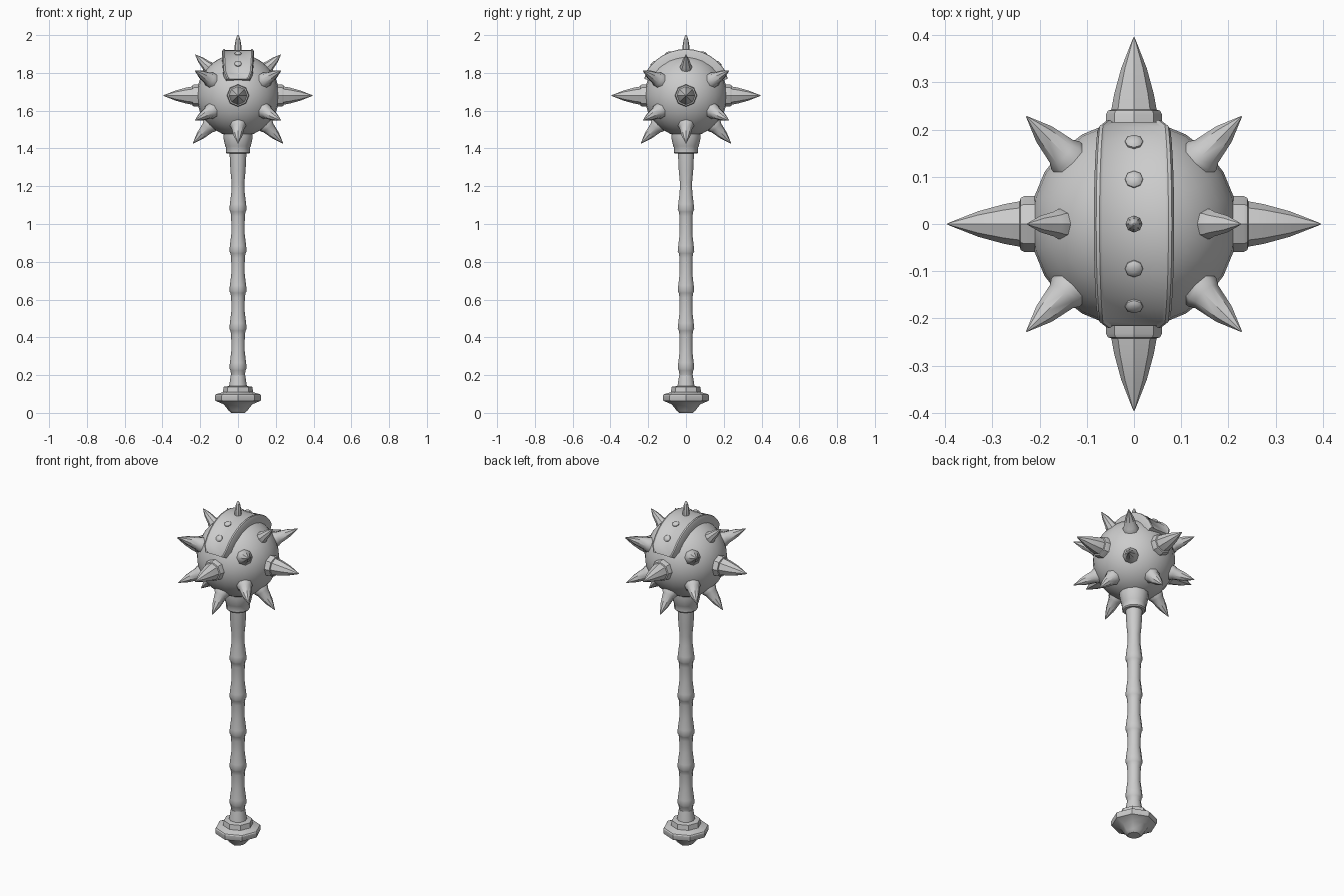
import bpy, bmesh
from math import sin, cos, pi, radians
from mathutils import Vector, Matrix

if "Cube" in bpy.data.objects:
    bpy.data.objects.remove(bpy.data.objects["Cube"])

CENTRE = Vector((0, 0, 1.68))


def finish(name, bm, angle=40):
    bmesh.ops.recalc_face_normals(bm, faces=bm.faces)
    me = bpy.data.meshes.new(name)
    bm.to_mesh(me)
    bm.free()
    ob = bpy.data.objects.new(name, me)
    bpy.context.collection.objects.link(ob)
    bpy.ops.object.select_all(action='DESELECT')
    ob.select_set(True)
    bpy.context.view_layer.objects.active = ob
    bpy.ops.object.shade_smooth_by_angle(angle=radians(angle))
    return ob


def skin(bm, rings):
    # join successive closed loops and cap both ends
    n = len(rings[0])
    for a, b in zip(rings, rings[1:]):
        for i in range(n):
            j = (i + 1) % n
            bm.faces.new((a[i], a[j], b[j], b[i]))
    bm.faces.new(rings[0])
    bm.faces.new(rings[-1])


def lathe(name, profile, sides=8, direction=None, angle=40):
    # revolve (radius, height) points; optionally aim outward from the ball
    m = Matrix.Identity(4)
    if direction is not None:
        q = Vector(direction).to_track_quat('Z', 'Y')
        m = Matrix.Translation(CENTRE) @ q.to_matrix().to_4x4()
    bm = bmesh.new()
    rings = [[bm.verts.new(m @ Vector((r * cos(2 * pi * i / sides), r * sin(2 * pi * i / sides), h)))
              for i in range(sides)] for r, h in profile]
    skin(bm, rings)
    return finish(name, bm, angle)


# Spiked ball
bm = bmesh.new()
bmesh.ops.create_uvsphere(bm, u_segments=24, v_segments=16, radius=0.219,
                          matrix=Matrix.Translation(CENTRE))
finish("ball", bm)

# Handle with repeated swellings
shaft = [(0.050, 0.12), (0.046, 0.15), (0.038, 0.20)]
for z in (0.25, 0.46, 0.66, 0.87, 1.09):
    shaft += [(0.036, z - 0.05), (0.040, z - 0.025), (0.046, z - 0.015),
              (0.043, z + 0.015), (0.035, z + 0.08)]
shaft += [(0.034, 1.22), (0.040, 1.28), (0.045, 1.38)]
lathe("handle", shaft, 10)

# Socket under the ball
lathe("socket", [(0.058, 1.372), (0.064, 1.378), (0.064, 1.405), (0.068, 1.412),
                 (0.078, 1.46), (0.078, 1.49)], 12)

# Pommel
lathe("pommel", [(0.035, 0.0), (0.050, 0.012), (0.075, 0.045), (0.119, 0.064), (0.122, 0.07),
                 (0.122, 0.092), (0.118, 0.098), (0.080, 0.110), (0.076, 0.138), (0.05, 0.142)], 8, angle=30)

# Large horizontal spikes with collars
for i in range(4):
    d = (cos(i * pi / 2), sin(i * pi / 2), 0)
    lathe(f"large_spike_{i}", [(0.059, 0.18), (0.059, 0.232), (0.055, 0.240), (0.048, 0.242),
                               (0.042, 0.275), (0.027, 0.33), (0.0015, 0.395)], 8, d)


# Medium spikes: two diagonal rows and a lower row on the axes
def medium(name, d, base, tip):
    lathe(name, [(base, 0.18), (base, 0.222), (base * 0.82, 0.235),
                 (base * 0.55, 0.235 + (tip - 0.235) * 0.5), (0.0012, tip)], 8, d)


for i in range(4):
    a = pi / 4 + i * pi / 2
    for s, row in ((1, "upper"), (-1, "lower")):
        medium(f"{row}_diagonal_spike_{i}", (0.322 * cos(a), 0.322 * sin(a), 0.132 * s), 0.042, 0.348)
    b = i * pi / 2
    medium(f"lower_spike_{i}", (0.238 * cos(b), 0.238 * sin(b), -0.253), 0.042, 0.348)
for s in (-1, 1):
    medium(f"upper_spike_{s}", (0.226 * s, 0, 0.216), 0.032, 0.313)

# Strap bent over the top, with raised edges and tapered ends
bm = bmesh.new()
rings = []
end = radians(68)
N = 14
for k in range(N + 1):
    t = -1 + 2 * k / N
    w = 0.085 - 0.010 * t * t - (0.012 if k in (0, N) else 0)
    drop = 0.008 if k in (0, N) else 0
    half = [(w, 0.190), (w, 0.232), (w - 0.005, 0.244), (w - 0.012, 0.246), (w - 0.018, 0.241)]
    section = half + [(-x, r) for x, r in reversed(half)]
    rings.append([bm.verts.new(CENTRE + Vector((x, (r - drop) * sin(t * end), (r - drop) * cos(t * end))))
                  for x, r in section])
skin(bm, rings)
finish("strap", bm)

# Strap rivets and the small top spike
for deg in (-46, -23, 23, 46):
    a = radians(deg)
    lathe(f"rivet_{deg}", [(0.019, 0.23), (0.019, 0.244), (0.014, 0.249), (0.005, 0.251)], 8, (0, sin(a), cos(a)))
lathe("top_spike", [(0.018, 0.22), (0.018, 0.262), (0.013, 0.295), (0.007, 0.312), (0.002, 0.32)], 8, (0, 0, 1))
